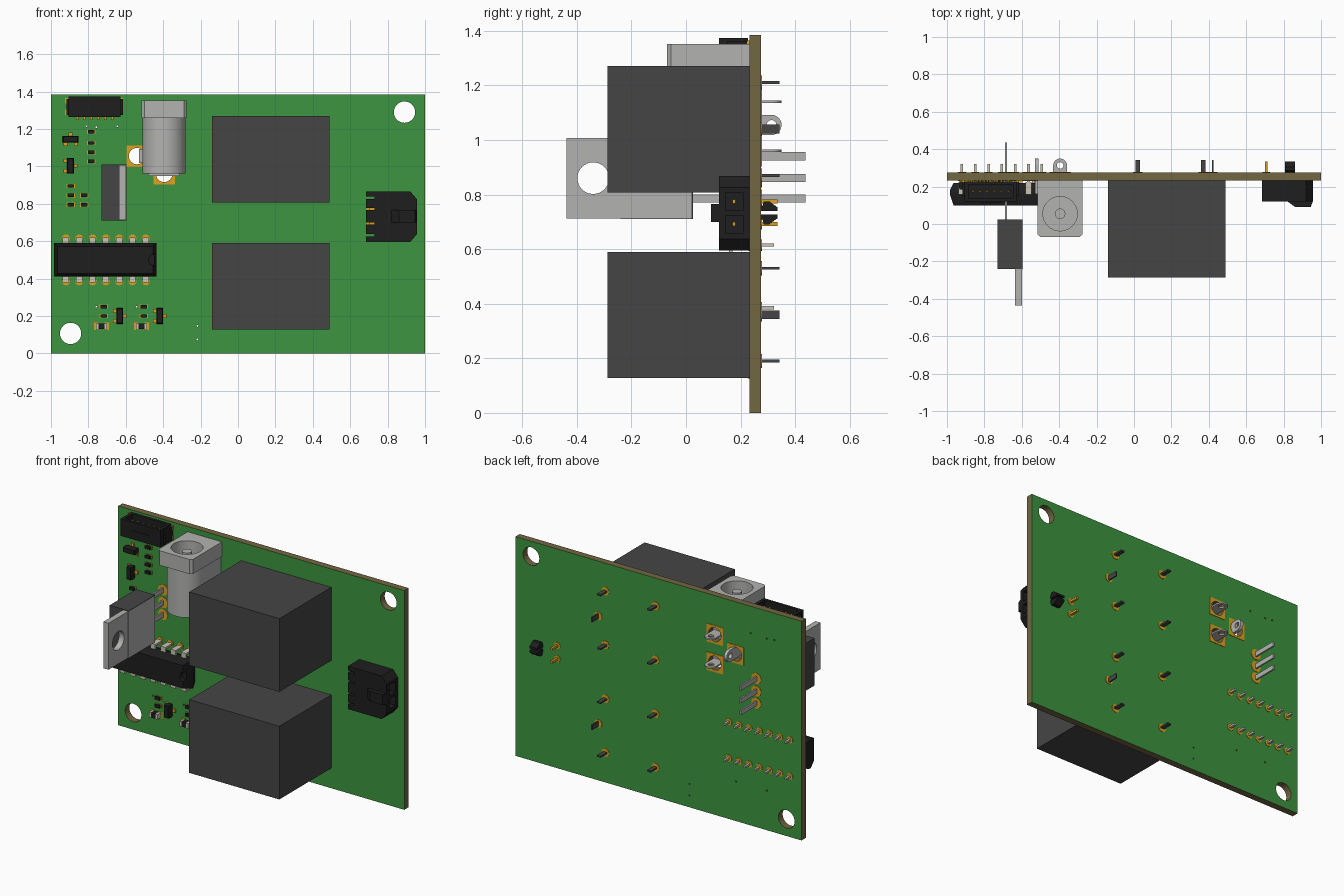
import bpy, bmesh, math
from mathutils import Vector
from mathutils.geometry import tessellate_polygon

if "Cube" in bpy.data.objects:
    bpy.data.objects.remove(bpy.data.objects["Cube"])

F, B = 0.232, 0.275          # board front and back planes


def mat(name, r, g, b):
    m = bpy.data.materials.new(name)
    m.diffuse_color = (r, g, b, 1)
    m.use_nodes = True
    m.node_tree.nodes["Principled BSDF"].inputs["Base Color"].default_value = m.diffuse_color
    return m


GREEN = mat("green_mask", 0.045, 0.30, 0.05)
BROWN = mat("brown_core", 0.17, 0.135, 0.055)
DARK = mat("dark_grey", 0.06, 0.06, 0.06)
BLACK = mat("black_plastic", 0.013, 0.013, 0.013)
METAL = mat("light_metal", 0.45, 0.45, 0.44)
TIN = mat("tin", 0.60, 0.56, 0.46)
GOLD = mat("gold", 0.72, 0.36, 0.015)
AX = {"x": lambda u, v, w: (w, u, v), "y": lambda u, v, w: (u, w, v), "z": lambda u, v, w: (u, v, w)}


def circle(u, v, r, n=24, a0=0.0, a1=2 * math.pi):
    k = n if a1 - a0 > 6.28 else n - 1
    return [(u + r * math.cos(a0 + (a1 - a0) * i / k), v + r * math.sin(a0 + (a1 - a0) * i / k)) for i in range(n)]


def rect(u0, u1, v0, v1):
    return [(u0, v0), (u1, v0), (u1, v1), (u0, v1)]


def prism(bm, axis, loops, lo, hi):
    """Extrude an outline (first loop) with holes (other loops) along an axis."""
    ends = [[[bm.verts.new(AX[axis](u, v, w)) for u, v in L] for L in loops] for w in (lo, hi)]
    for a, b in zip(*ends):
        for i in range(len(a)):
            bm.faces.new((a[i - 1], a[i], b[i], b[i - 1]))
    if len(loops) == 1:
        for e in ends:
            bm.faces.new(e[0])
    else:
        tris = tessellate_polygon([[Vector((u, v, 0)) for u, v in L] for L in loops])
        for e in ends:
            flat = [v for L in e for v in L]
            for t in tris:
                bm.faces.new([flat[i] for i in t])


def box(bm, x0, x1, y0, y1, z0, z1):
    prism(bm, "z", [rect(x0, x1, y0, y1)], z0, z1)


def loft(bm, levels):
    """Stack of rectangles (y, x0, x1, z0, z1)."""
    rings = [[bm.verts.new((u, y, v)) for u, v in rect(*r)] for y, *r in levels]
    for a, b in zip(rings, rings[1:]):
        for i in range(4):
            bm.faces.new((a[i - 1], a[i], b[i], b[i - 1]))
    bm.faces.new(rings[0])
    bm.faces.new(rings[-1])


def part(name, bm, *mats):
    bmesh.ops.recalc_face_normals(bm, faces=bm.faces[:])
    me = bpy.data.meshes.new(name)
    bm.to_mesh(me)
    bm.free()
    for m in mats:
        me.materials.append(m)
    ob = bpy.data.objects.new(name, me)
    bpy.context.collection.objects.link(ob)
    return ob


def cut(ob, bm):
    c = part("cutter", bm)
    m = ob.modifiers.new("cut", "BOOLEAN")
    m.operation, m.object, m.solver = "DIFFERENCE", c, "EXACT"
    bpy.context.view_layer.objects.active = ob
    bpy.ops.object.modifier_apply(modifier=m.name)
    bpy.data.objects.remove(c)


new = bmesh.new

# board with mounting holes, jack slots and vias
jack_pads = [(-0.395, 1.14), (-0.395, 0.96), (-0.54, 1.055)]
vias = [(-0.645, 1.215), (-0.757, 1.21), (-0.81, 1.215), (-0.217, 0.147), (-0.217, 0.075), (-0.757, 0.25), (-0.542, 0.25)]
bm = new()
prism(bm, "y", [rect(-1, 1, 0, 1.385), circle(-0.895, 0.107, 0.057, 32), circle(0.89, 1.29, 0.057, 32)]
      + [circle(u, v, 0.044) for u, v in jack_pads] + [circle(u, v, 0.005, 8) for u, v in vias], F, B)
board = part("circuit_board", bm, GREEN, BROWN)
for p in board.data.polygons:
    p.material_index = 0 if abs(p.normal.y) > 0.9 else 1

# relays with blade pins
relay_pins = []
for i, z in enumerate((0.36, 1.04)):
    bm = new()
    box(bm, -0.14, 0.49, -0.287, F, z - 0.233, z + 0.23)
    part(f"relay_{i + 1}", bm, DARK)
    bm = new()
    for x, dz in ((0.02, 0.17), (0.02, -0.17), (0.37, 0.17), (0.37, -0.17), (0.42, 0)):
        w, h = (0.013, 0.005) if dz else (0.004, 0.016)
        box(bm, x - w, x + w, F - 0.01, 0.342, z + dz - h, z + dz + h)
        relay_pins.append((x, z + dz))
    part(f"relay_pins_{i + 1}", bm, DARK)

# power jack: square flange, rounded barrel, centre pin, solder lugs
JX, JY = -0.395, 0.055
bm = new()
prism(bm, "z", [[(-0.515, F), (-0.515, -0.055), (-0.5, -0.07), (-0.29, -0.07), (-0.275, -0.055), (-0.275, F)],
                circle(JX, JY, 0.092, 32)], 1.26, 1.352)
barrel = [(JX + 0.115, F)] + [(JX - 0.115, F)] + circle(JX, JY, 0.115, 24, math.pi, 2 * math.pi)
prism(bm, "z", [barrel, circle(JX, JY, 0.092, 32)], 1.06, 1.26)
prism(bm, "z", [barrel], 0.962, 1.06)
box(bm, JX - 0.085, JX + 0.085, 0.0, F, 0.948, 0.962)
prism(bm, "z", [circle(JX, JY, 0.028, 16)], 1.06, 1.33)
part("power_jack", bm, METAL)
bm = new()
for i, (x, z) in enumerate(jack_pads):
    c, axis = (z, "x") if i == 2 else (x, "z")
    lug = [(0.16, c + 0.037), (0.16, c - 0.037)] + [(v, u) for v, u in circle(0.313, c, 0.037, 13, -math.pi / 2, math.pi / 2)]
    loops = [lug, circle(0.313, c, 0.018, 12)]
    if axis == "z":
        loops = [[(b, a) for a, b in L] for L in loops]
        prism(bm, axis, loops, z - 0.005, z + 0.005)
    else:
        prism(bm, axis, loops, -0.53, -0.51)
part("jack_lugs", bm, METAL)

# upright voltage regulator: body, tab with hole, three leads
bm = new()
prism(bm, "z", [[(-0.73, 0.025), (-0.73, -0.24), (-0.597, -0.24), (-0.597, 0.025)]], 0.71, 1.01)
part("regulator_body", bm, DARK)
bm = new()
prism(bm, "x", [rect(-0.437, -0.239, 0.713, 1.007), circle(-0.34, 0.86, 0.058, 32)], -0.635, -0.599)
box(bm, -0.628, -0.596, -0.242, 0.02, 0.713, 1.007)
part("regulator_tab", bm, METAL)
reg_z = (0.785, 0.86, 0.94)
bm = new()
for z in reg_z:
    box(bm, -0.69, -0.68, 0.02, 0.437, z - 0.015, z + 0.015)
part("regulator_leads", bm, METAL)

# fourteen pin chip with end notch
bm = new()
loft(bm, [(0.1, -0.965, -0.455, 0.428, 0.572), (0.16, -0.985, -0.435, 0.41, 0.59),
          (0.18, -0.985, -0.435, 0.41, 0.59), (0.22, -0.965, -0.455, 0.428, 0.572)])
chip = part("chip_body", bm, BLACK)
bm = new()
prism(bm, "y", [circle(-0.45, 0.5, 0.028, 20)], 0.05, 0.125)
cut(chip, bm)
chip_pins = []
bm = new()
for i in range(7):
    x = -0.92 + i * 0.0712
    for s in (-1, 1):
        def pin(w, y0, y1, a, b):
            lo, hi = sorted((0.5 + s * a, 0.5 + s * b))
            box(bm, x - w, x + w, y0, y1, lo, hi)
        pin(0.017, 0.158, 0.17, 0.08, 0.121)
        pin(0.017, 0.158, 0.225, 0.109, 0.121)
        pin(0.007, 0.225, 0.322, 0.109, 0.121)
        chip_pins.append((x, 0.5 + s * 0.115))
part("chip_pins", bm, TIN)

# six way socket, opening upward
bm = new()
prism(bm, "z", [rect(-0.905, -0.627, 0.12, 0.228), rect(-0.885, -0.647, 0.137, 0.212)], 1.295, 1.373)
box(bm, -0.905, -0.627, 0.12, 0.228, 1.265, 1.295)
for x in (-0.917, -0.627):
    box(bm, x, x + 0.012, 0.15, 0.23, 1.275, 1.36)
box(bm, -0.82, -0.71, 0.115, 0.12, 1.315, 1.322)
part("small_socket", bm, BLACK)
bm = new()
for i in range(6):
    x = -0.86 + i * 0.0375
    box(bm, x - 0.005, x + 0.005, 0.17, 0.18, 1.29, 1.355)
    box(bm, x - 0.007, x + 0.007, 0.222, F, 1.248, 1.27)
for x in (-0.925, -0.632):
    for z in (1.275, 1.335):
        box(bm, x, x + 0.018, 0.224, F, z, z + 0.03)
part("small_socket_contacts", bm, GOLD)

# two way power connector with slotted rear, latch and board peg
bm = new()
outline = [(0.685, 0.867), (0.92, 0.867), (0.956, 0.825), (0.956, 0.637), (0.92, 0.595), (0.685, 0.595)]
for z in (0.632, 0.695, 0.772, 0.832):
    outline += [(0.685, z - 0.006), (0.73, z - 0.006), (0.73, z + 0.006), (0.685, z + 0.006)]
prism(bm, "y", [outline], 0.12, F)
conn = part("power_connector", bm, BLACK)
bm = new()
for z in (0.69, 0.775):
    box(bm, 0.78, 1.0, 0.145, 0.208, z - 0.033, z + 0.033)
cut(conn, bm)
bm = new()
prism(bm, "z", [[(0.82, 0.121), (0.86, 0.092), (0.945, 0.092), (0.956, 0.121)]], 0.7, 0.766)
part("connector_latch", bm, BLACK)
bm = new()
for s in (-1, 1):
    c = 0.733
    prism(bm, "x", [[(F, c + s * 0.006), (F, c + s * 0.025), (0.28, c + s * 0.025), (0.285, c + s * 0.042),
                     (0.305, c + s * 0.042), (0.335, c + s * 0.02), (0.335, c + s * 0.006)]], 0.806, 0.86)
part("connector_peg", bm, BLACK)
bm = new()
for z in (0.692, 0.775):
    box(bm, 0.70, 0.92, 0.17, 0.182, z - 0.007, z + 0.007)
    box(bm, 0.70, 0.714, 0.17, 0.335, z - 0.007, z + 0.007)
part("connector_pins", bm, GOLD)

# gold solder pads on both faces
bm = new()
for y0, y1 in ((F - 0.003, F), (B, B + 0.003)):
    for x, z in jack_pads:
        prism(bm, "y", [rect(x - 0.057, x + 0.057, z - 0.057, z + 0.057), circle(x, z, 0.044)], y0, y1)
    for pts, r in ((relay_pins, 0.026), (chip_pins, 0.021), ([(-0.685, z) for z in reg_z], 0.034),
                   ([(0.707, 0.692), (0.707, 0.775)], 0.021)):
        for x, z in pts:
            prism(bm, "y", [circle(x, z, r, 16)], y0, y1)
part("solder_pads", bm, GOLD)

# three legged transistors: centre, lying flat or upright
body, legs = new(), new()
for x, z, up in ((-0.895, 1.145, 0), (-0.895, 1.003, 1), (-0.632, 0.2, 1), (-0.418, 0.2, 1)):
    w, h = (0.018, 0.042) if up else (0.042, 0.018)
    loft(body, [(0.185, x - w + .004, x + w - .004, z - h + .004, z + h - .004),
                (0.205, x - w, x + w, z - h, z + h), (0.228, x - w + .004, x + w - .004, z - h + .004, z + h - .004)])
    for a, b in ((0, 0.027), (-0.027, -0.027), (0.027, -0.027)):
        dx, dz = (b, a) if up else (a, b)
        box(legs, x + dx - .01, x + dx + .01, 0.222, F, z + dz - .01, z + dz + .01)
part("transistor_bodies", body, BLACK)
part("transistor_legs", legs, GOLD)

# chip resistors and the two larger capacitors
core, ends, caps = new(), new(), new()
chips = [(-0.785, z) for z in (1.185, 1.125, 1.075, 1.027)] + [(-0.895, z) for z in (0.895, 0.845, 0.795)]
chips += [(-0.822, 0.845), (-0.822, 0.795)] + [(x, z) for x in (-0.717, -0.503) for z in (0.25, 0.2)]
for x, z in chips:
    box(core, x - 0.017, x + 0.017, 0.214, F, z - 0.009, z + 0.009)
    for s in (-1, 1):
        box(ends, x + s * .017 - .006, x + s * .017 + .006, 0.226, F, z - 0.011, z + 0.011)
for x in (-0.73, -0.516):
    box(core, x - 0.018, x + 0.018, 0.197, F, 0.13, 0.16)
    for s in (-1, 1):
        box(caps, x + s * .023 - .007, x + s * .023 + .007, 0.195, F, 0.129, 0.161)
        box(ends, x + s * .028 - .013, x + s * .028 + .013, 0.229, F, 0.124, 0.166)
part("chip_component_bodies", core, BLACK)
part("chip_component_pads", ends, GOLD)
part("capacitor_ends", caps, TIN)

# smooth round surfaces, keep edges sharp
bpy.ops.object.select_all(action="SELECT")
bpy.context.view_layer.objects.active = board
bpy.ops.object.shade_smooth_by_angle(angle=math.radians(30))
